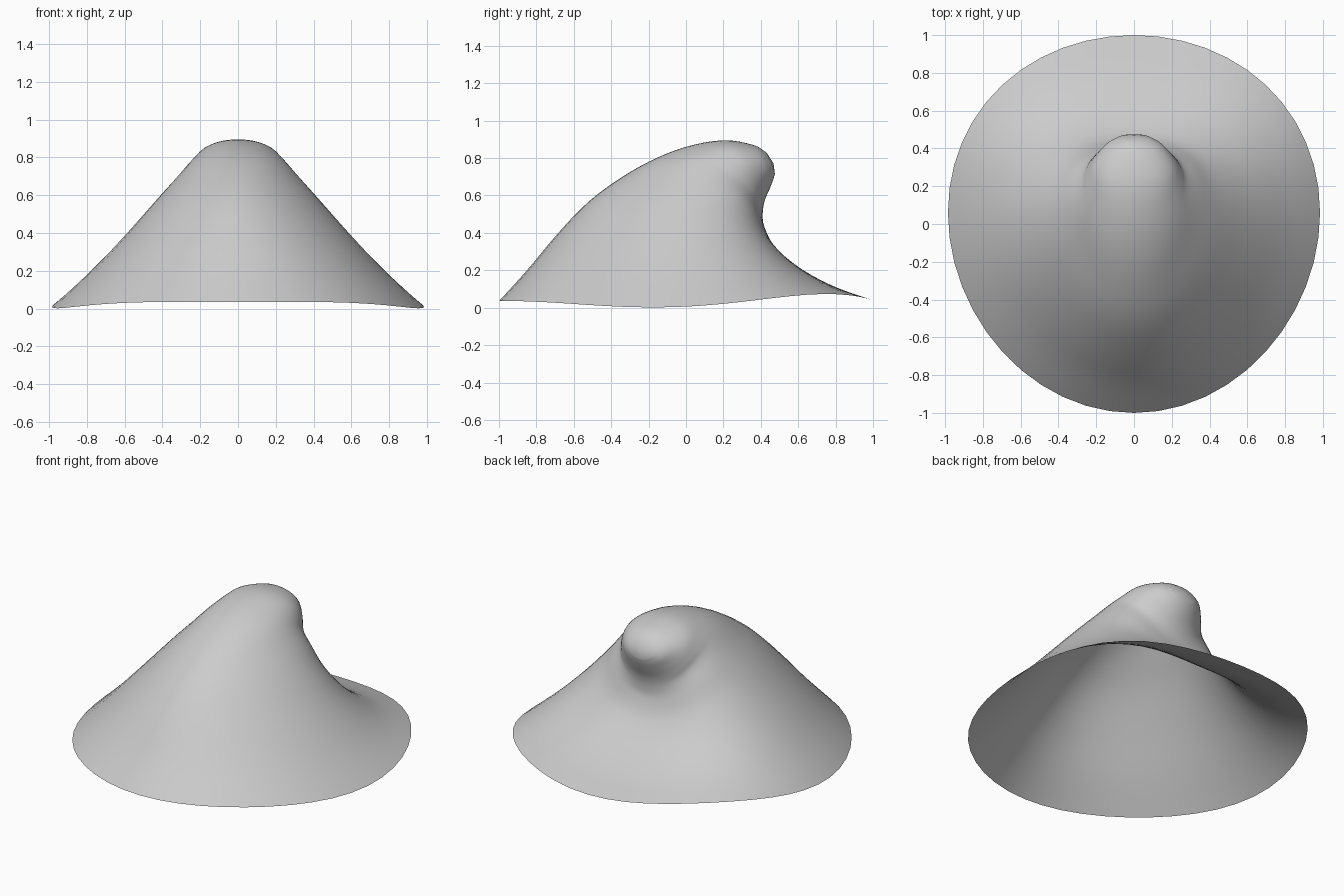
import bpy
import bmesh
import math

if "Cube" in bpy.data.objects:
    bpy.data.objects.remove(bpy.data.objects["Cube"])

SEG = 48      # points round each ring
SUB = 4       # steps between the guide rings

# Guide rings from rim to nose:
# front y, front z, back y, back z, half width, side y, side z, rim wave
RINGS = [
    (-1.00, 0.035, 1.00, 0.04, 0.985, 0.06, 0.014, 1.0),
    (-0.85, 0.20, 0.80, 0.11, 0.80, 0.06, 0.18, 0.5),
    (-0.70, 0.38, 0.62, 0.205, 0.61, 0.07, 0.37, 0.1),
    (-0.55, 0.54, 0.48, 0.32, 0.45, 0.10, 0.545, 0),
    (-0.40, 0.66, 0.42, 0.43, 0.35, 0.15, 0.655, 0),
    (-0.20, 0.78, 0.41, 0.50, 0.28, 0.20, 0.725, 0),
    (0.00, 0.86, 0.42, 0.57, 0.25, 0.26, 0.75, 0),
    (0.20, 0.895, 0.445, 0.63, 0.21, 0.33, 0.78, 0),
    (0.36, 0.87, 0.465, 0.68, 0.15, 0.41, 0.78, 0),
    (0.43, 0.83, 0.475, 0.715, 0.085, 0.455, 0.77, 0),
]
TIP = (0, 0.468, 0.772)


def spline(p0, p1, p2, p3, t):
    """Smooth curve through p1 and p2."""
    return tuple(0.5 * (2 * b + (c - a) * t + (2 * a - 5 * b + 4 * c - d) * t * t
                        + (3 * b - a - 3 * c + d) * t ** 3)
                 for a, b, c, d in zip(p0, p1, p2, p3))


def ring_point(ring, angle):
    """Point on a ring; angle 0 is the back, pi the front."""
    fy, fz, by, bz, w, sy, sz, wave = ring
    c = math.cos(angle)
    y = sy + (by - fy) / 2 * c + ((by + fy) / 2 - sy) * c * c
    z = sz + (bz - fz) / 2 * c + ((bz + fz) / 2 - sz) * c * c
    z += wave * (1 - c * c) * (-0.005 + 0.063 * c + 0.104 * c * c)
    return (w * math.sin(angle), y, z)


# Refine the guide rings
first = tuple(2 * a - b for a, b in zip(RINGS[0], RINGS[1]))
last = tuple(2 * a - b for a, b in zip(RINGS[-1], RINGS[-2]))
guide = [first] + RINGS + [last]
rows = [spline(*guide[i:i + 4], s / SUB)
        for i in range(len(RINGS) - 1) for s in range(SUB)] + [RINGS[-1]]

# Open hat shell lofted through the rings and closed at the nose
bm = bmesh.new()
loops = [[bm.verts.new(ring_point(r, -2 * math.pi * k / SEG)) for k in range(SEG)]
         for r in rows]
for lo, hi in zip(loops, loops[1:]):
    for k in range(SEG):
        n = (k + 1) % SEG
        bm.faces.new((lo[n], lo[k], hi[k], hi[n]))
tip = bm.verts.new(TIP)
for k in range(SEG):
    bm.faces.new((loops[-1][(k + 1) % SEG], loops[-1][k], tip))
bm.normal_update()
if sum(f.normal.z * f.calc_area() for f in bm.faces) < 0:
    bmesh.ops.reverse_faces(bm, faces=bm.faces[:])
for f in bm.faces:
    f.smooth = True

mesh = bpy.data.meshes.new("hat")
bm.to_mesh(mesh)
bm.free()
hat = bpy.data.objects.new("hat", mesh)
bpy.context.collection.objects.link(hat)

grey = bpy.data.materials.new("light grey")
grey.diffuse_color = (0.6, 0.6, 0.6, 1)
grey.use_nodes = True
grey.node_tree.nodes["Principled BSDF"].inputs["Base Color"].default_value = grey.diffuse_color
mesh.materials.append(grey)
